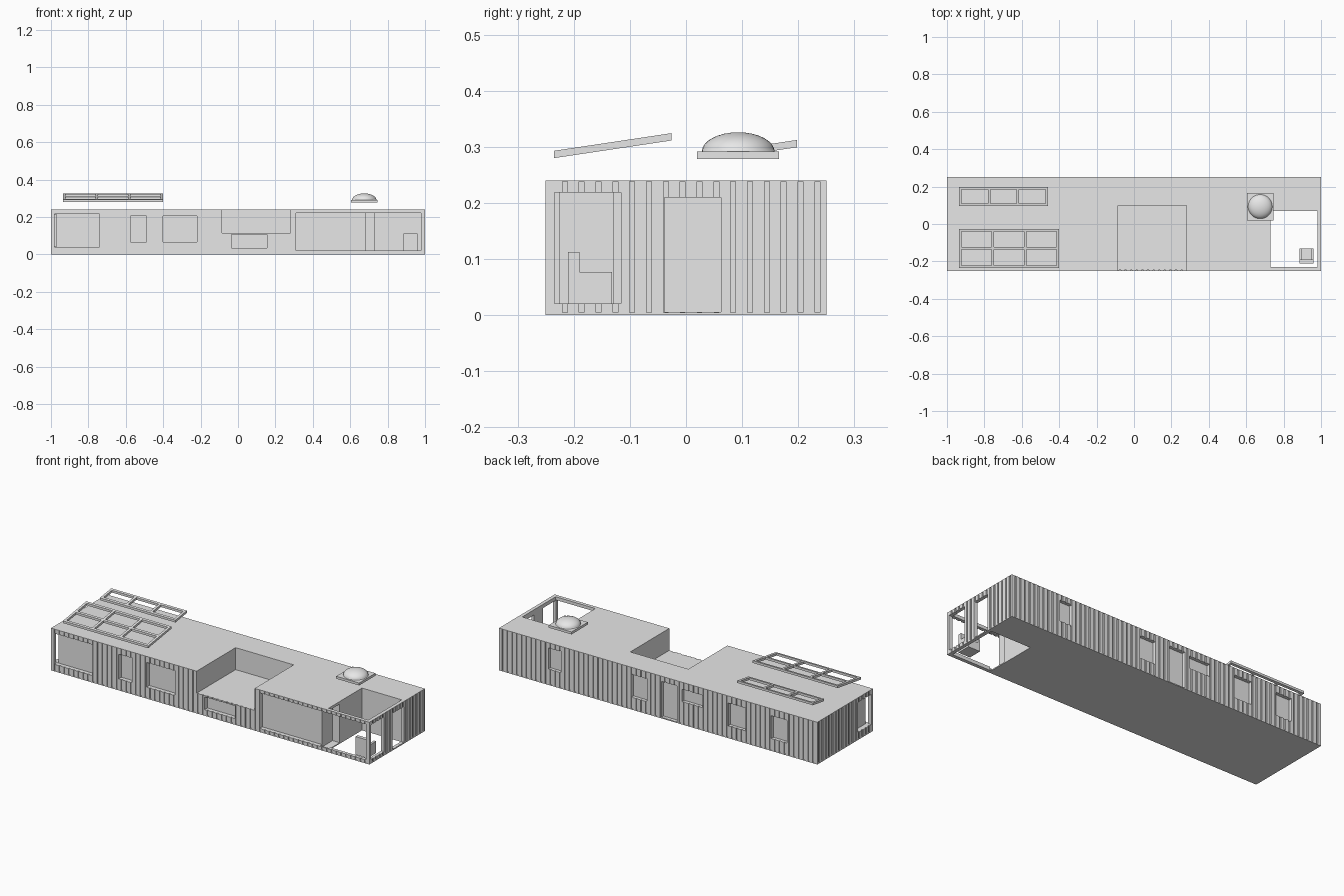
import bpy, bmesh
from mathutils import Matrix, Vector

cube = bpy.data.objects.get("Cube")
if cube:
    bpy.data.objects.remove(cube, do_unlink=True)

GREY = (0.8, 0.8, 0.8, 1)
mat = bpy.data.materials.new("light_grey")
mat.use_nodes = True
mat.diffuse_color = GREY
mat.node_tree.nodes["Principled BSDF"].inputs["Base Color"].default_value = GREY


def add_box(bm, x0, x1, y0, y1, z0, z1):
    size = (x1 - x0, y1 - y0, z1 - z0, 1)
    mid = Vector((x0 + x1, y0 + y1, z0 + z1)) / 2
    bmesh.ops.create_cube(bm, size=1, matrix=Matrix.Translation(mid) @ Matrix.Diagonal(size))


def make(name, bm):
    mesh = bpy.data.meshes.new(name)
    bm.to_mesh(mesh)
    bm.free()
    mesh.materials.append(mat)
    ob = bpy.data.objects.new(name, mesh)
    bpy.context.collection.objects.link(ob)
    return ob


def boxes(name, *specs):
    bm = bmesh.new()
    for s in specs:
        add_box(bm, *s)
    return make(name, bm)


def cut(target, cutter):
    mod = target.modifiers.new("cut", 'BOOLEAN')
    mod.object = cutter
    mod.operation = 'DIFFERENCE'
    mod.solver = 'EXACT'
    dg = bpy.context.evaluated_depsgraph_get()
    mesh = bpy.data.meshes.new_from_object(target.evaluated_get(dg))
    target.modifiers.clear()
    target.data = mesh
    bpy.data.objects.remove(cutter, do_unlink=True)


# Long house block
house = boxes("house_body", (-1, 1, -0.25, 0.25, 0, 0.24))

# Vertical siding grooves on all four walls
G, D, Z0, Z1 = 0.0045, 0.005, 0.005, 0.238
grooves = []
for i in range(66):
    x = -0.975 + 0.03 * i
    for s in (-1, 1):
        y0, y1 = sorted((s * (0.25 - D), s * 0.26))
        grooves.append((x - G, x + G, y0, y1, Z0, Z1))
for i in range(16):
    y = -0.216 + 0.03 * i
    for s in (-1, 1):
        x0, x1 = sorted((s * (1 - D), s * 1.01))
        grooves.append((x0, x1, y - G, y + G, Z0, Z1))
cut(house, boxes("groove_cutter", *grooves))

# Roof terrace, open patio and the sheltered niche next to it
openings = [
    (-0.085, 0.28, -0.3, 0.10, 0.115, 0.3),
    (0.73, 0.98, -0.23, 0.07, -0.1, 0.3),
    (0.685, 0.74, -0.24, -0.13, 0.006, 0.225),
]
# Front windows: x range, z range
for x0, x1, z0, z1 in ((-0.98, -0.74, 0.04, 0.215), (-0.575, -0.49, 0.065, 0.205),
                       (-0.40, -0.22, 0.065, 0.205), (-0.035, 0.155, 0.035, 0.107),
                       (0.31, 0.979, 0.02, 0.222)):
    openings.append((x0, x1, -0.3, -0.225, z0, z1))
# Back windows and door
for x0, x1, z0, z1 in ((0.61, 0.69, 0.09, 0.21), (0.07, 0.17, 0.07, 0.2),
                       (-0.12, -0.02, 0.006, 0.21), (-0.28, -0.15, 0.13, 0.2),
                       (-0.55, -0.44, 0.07, 0.2), (-0.81, -0.71, 0.07, 0.2)):
    openings.append((x0, x1, 0.23, 0.3, z0, z1))
# End openings: patio window, patio door, corner window
openings += [
    (0.96, 1.1, -0.234, -0.116, 0.021, 0.219),
    (0.96, 1.1, -0.038, 0.062, 0.006, 0.21),
    (-1.1, -0.97, -0.234, -0.116, 0.042, 0.213),
]
for o in openings:
    cut(house, boxes("opening_cutter", o))

# Patio armchair
boxes("patio_chair",
      (0.885, 0.96, -0.21, -0.19, 0.01, 0.113),
      (0.898, 0.947, -0.19, -0.132, 0.01, 0.055),
      (0.885, 0.898, -0.19, -0.132, 0.01, 0.077),
      (0.947, 0.96, -0.19, -0.132, 0.01, 0.077))


# Tilted open roof frames
def roof_frame(name, x0, x1, y0, y1, z, cols, rows):
    bar, thick, slope = 0.014, 0.013, 0.15
    step = (x1 - x0 - bar) / cols
    bm = bmesh.new()
    for i in range(cols + 1):
        add_box(bm, x0 + step * i, x0 + step * i + bar, y0, y1, 0, thick)
    for j in range(rows + 1):
        y = y0 + (y1 - y0 - bar) * j / rows
        for i in range(cols):
            add_box(bm, x0 + step * i + bar, x0 + step * (i + 1), y, y + bar, 0, thick)
    for v in bm.verts:
        v.co.z += z + (v.co.y - y0) * slope
    make(name, bm)


roof_frame("front_roof_frame", -0.935, -0.40, -0.235, -0.026, 0.28, 3, 2)
roof_frame("back_roof_frame", -0.935, -0.46, 0.096, 0.198, 0.284, 3, 1)

# Domed skylight on a square base
boxes("skylight_base", (0.603, 0.747, 0.02, 0.166, 0.278, 0.292))
bm = bmesh.new()
bmesh.ops.create_uvsphere(bm, u_segments=32, v_segments=16, radius=1)
bmesh.ops.bisect_plane(bm, geom=bm.verts[:] + bm.edges[:] + bm.faces[:],
                       plane_co=(0, 0, 0), plane_no=(0, 0, 1), clear_inner=True)
bmesh.ops.transform(bm, verts=bm.verts, matrix=Matrix.Translation((0.675, 0.093, 0.291))
                    @ Matrix.Diagonal((0.065, 0.065, 0.035, 1)))
for f in bm.faces:
    f.smooth = True
make("skylight_dome", bm)
